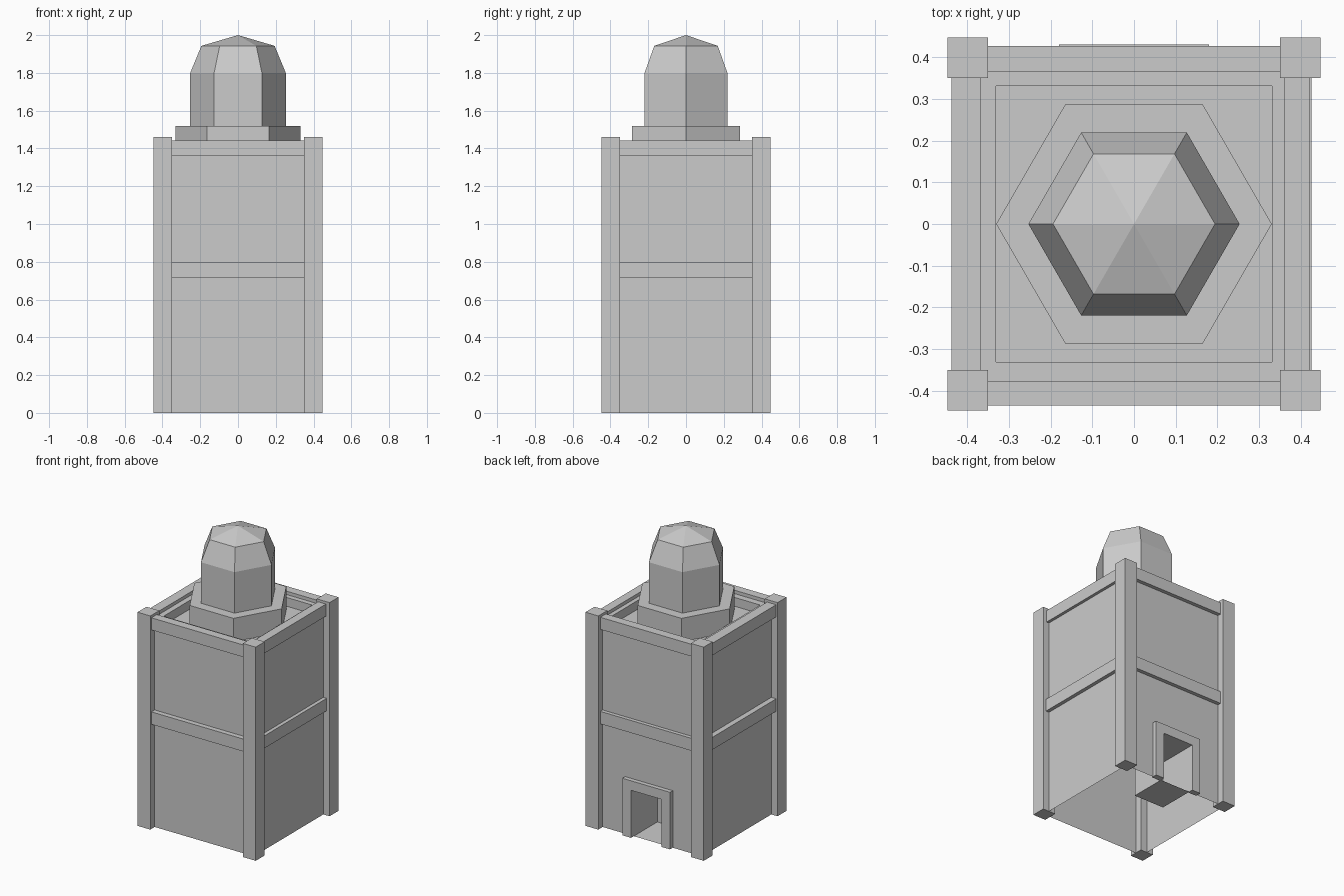
import bpy, bmesh, math

if "Cube" in bpy.data.objects:
    bpy.data.objects.remove(bpy.data.objects["Cube"])

def make(name, faces):
    """Mesh object from face loops, with shared corners welded."""
    bm = bmesh.new()
    for loop in faces:
        bm.faces.new([bm.verts.new(p) for p in loop])
    bmesh.ops.remove_doubles(bm, verts=bm.verts, dist=1e-5)
    bmesh.ops.recalc_face_normals(bm, faces=bm.faces)
    me = bpy.data.meshes.new(name)
    bm.to_mesh(me)
    bm.free()
    ob = bpy.data.objects.new(name, me)
    bpy.context.collection.objects.link(ob)
    return ob

def bridge(a, b):
    n = len(a)
    return [(a[i], a[(i + 1) % n], b[(i + 1) % n], b[i]) for i in range(n)]

def square(r, z):
    return [(-r, -r, z), (r, -r, z), (r, r, z), (-r, r, z)]

def box(name, x0, x1, y0, y1, z0, z1):
    a, b = [[(x0, y0, z), (x1, y0, z), (x1, y1, z), (x0, y1, z)] for z in (z0, z1)]
    return make(name, bridge(a, b) + [a[::-1], b])

def hex_ring(r, z):
    return [(r * math.cos(i * math.pi / 3), r * math.sin(i * math.pi / 3), z) for i in range(6)]

W, IN, TOP, DECK = 0.40, 0.33, 1.42, 1.36    # wall, parapet inside, wall top, roof deck
DW, DH, DEEP = 0.115, 0.325, 0.145           # door half width, height, recess end

# Tower body: open-bottomed shell with sunken roof and a recessed doorway at the back
bottom, top = square(W, 0), square(W, TOP)
walls = bridge(bottom, top)
def door(y):
    return [(-DW, y, 0), (-DW, y, DH), (DW, y, DH), (DW, y, 0)]
walls[2] = [(W, W, 0), (W, W, TOP), (-W, W, TOP), (-W, W, 0)] + door(W)
rim, deck = square(IN, TOP), square(IN, DECK)
make("tower_body", walls + bridge(top, rim) + bridge(rim, deck) + [deck]
     + bridge(door(W), door(DEEP)) + [door(DEEP)])

# Corner posts
for sx in (-1, 1):
    for sy in (-1, 1):
        xs, ys = sorted((sx * 0.35, sx * 0.447)), sorted((sy * 0.35, sy * 0.447))
        box("corner_post", *xs, *ys, 0, 1.46)

# Horizontal rails between the posts, middle and top
L = 0.36
for label, z0, z1, right in (("middle", 0.715, 0.80, 0.425), ("top", 1.36, 1.443, 0.42)):
    box(label + "_rail_front", -L, L, -0.435, -0.376, z0, z1)
    box(label + "_rail_back", -L, L, 0.365, 0.426, z0, z1)
    box(label + "_rail_left", -0.437, -0.368, -L, L, z0, z1)
    box(label + "_rail_right", 0.36, right, -L, L, z0, z1)

# Door frame: one arch-shaped profile extruded outwards
def frame(y):
    return [(-0.18, y, 0), (-0.18, y, 0.39), (0.18, y, 0.39), (0.18, y, 0),
            (DW, y, 0), (DW, y, DH), (-DW, y, DH), (-DW, y, 0)]
make("door_frame", bridge(frame(0.39), frame(0.43)) + [frame(0.39), frame(0.43)])

# Hexagonal plinth and domed turret
a, b = hex_ring(0.33, DECK), hex_ring(0.33, 1.52)
make("turret_plinth", bridge(a, b) + [a, b])
rings = [hex_ring(0.253, 1.51), hex_ring(0.253, 1.80), hex_ring(0.194, 1.943)]
cap = [(rings[2][i], rings[2][(i + 1) % 6], (0, 0, 2.0)) for i in range(6)]
make("turret", [rings[0]] + bridge(rings[0], rings[1]) + bridge(rings[1], rings[2]) + cap)
